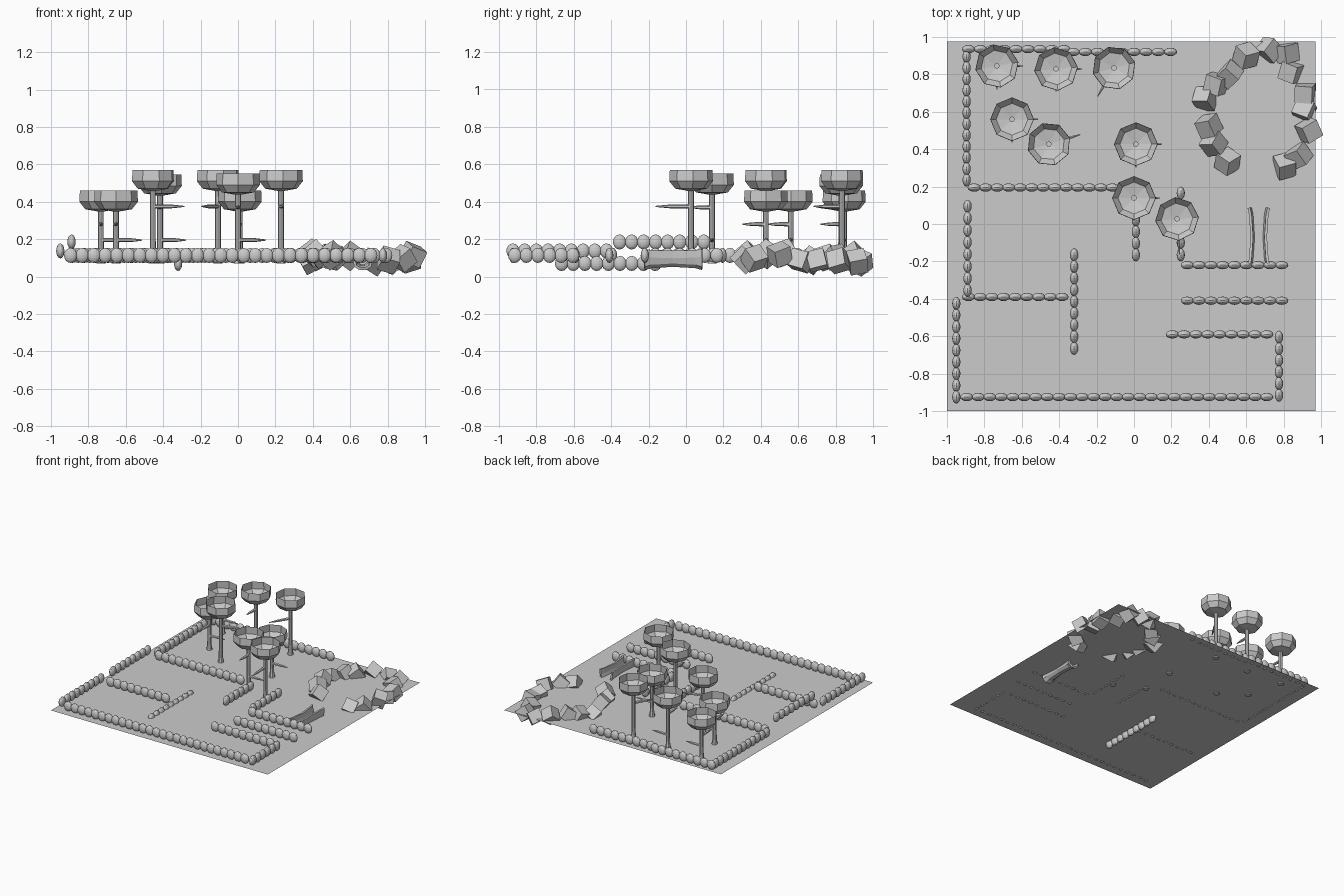
import bpy, bmesh, math, random
from mathutils import Matrix, Vector, Euler

if "Cube" in bpy.data.objects:
    bpy.data.objects.remove(bpy.data.objects["Cube"])

random.seed(7)


def finish(bm, name):
    me = bpy.data.meshes.new(name)
    bm.to_mesh(me)
    bm.free()
    ob = bpy.data.objects.new(name, me)
    bpy.context.collection.objects.link(ob)
    return ob


def bead_row(name, a, b, z=0.113):
    """Row of flattened round stones running from outer end a to outer end b."""
    a, b = Vector((*a, z)), Vector((*b, z))
    d = (b - a).normalized()
    half = 0.035
    n = max(2, round(((b - a).length - 2 * half) / 0.0625) + 1)
    turn = Matrix.Rotation(math.atan2(d.y, d.x), 4, 'Z')
    shape = (turn @ Matrix.Diagonal((half, 0.022, 0.04, 1))
             @ Matrix.Rotation(math.pi / 2, 4, 'Y'))
    bm = bmesh.new()
    for i in range(n):
        p = (a + d * half).lerp(b - d * half, i / (n - 1))
        bmesh.ops.create_uvsphere(bm, u_segments=16, v_segments=8, radius=1,
                                  matrix=Matrix.Translation(p) @ shape)
    return finish(bm, name)


def loft(bm, rings, closed=True):
    """Bridge successive rings of points with quads."""
    rows = [[bm.verts.new(p) for p in r] for r in rings]
    n = len(rows[0])
    for r, s in zip(rows, rows[1:]):
        for i in range(n if closed else n - 1):
            j = (i + 1) % n
            bm.faces.new((r[i], r[j], s[j], s[i]))
    return rows


def ring(r, z, n=8, turn=0.0):
    return [(r * math.cos(turn + math.tau * i / n),
             r * math.sin(turn + math.tau * i / n), z) for i in range(n)]


def branch(bm, z, angle, length):
    m = (Matrix.Translation((0, 0, z)) @ Matrix.Rotation(angle, 4, 'Z')
         @ Matrix.Rotation(math.pi / 2, 4, 'Y'))
    pts = [[m @ Vector(p) for p in ring(r, t * length, 6)]
           for r, t in ((0.012, 0), (0.01, 0.6), (0.003, 1))]
    rows = loft(bm, pts)
    bm.faces.new(rows[-1])


def tree(i, x, y, top, turn, branches):
    # open eight-sided bowl crown
    bm = bmesh.new()
    t = math.radians(turn)
    rows = loft(bm, [ring(0.114, top, 8, t), ring(0.117, top - 0.06, 8, t),
                     ring(0.085, top - 0.1, 8, t)][::-1])
    c = bm.verts.new((0, 0, top - 0.115))
    for k in range(8):
        bm.faces.new((rows[0][(k + 1) % 8], rows[0][k], c))
    finish(bm, f"tree_crown_{i}").location = (x, y, 0)
    # trunk with flared foot and side branches
    bm = bmesh.new()
    rows = loft(bm, [ring(0.024, 0.07), ring(0.017, 0.12), ring(0.015, 0.2),
                     ring(0.015, top - 0.09)])
    bm.faces.new(rows[0][::-1])
    bm.faces.new(rows[-1])
    for z, ang, length in branches:
        branch(bm, z, math.radians(ang), length)
    finish(bm, f"tree_trunk_{i}").location = (x, y, 0)


# ground sheet
bm = bmesh.new()
bm.faces.new([bm.verts.new(p) for p in ((-1, -1, 0.08), (0.97, -1, 0.08),
                                        (0.97, 0.975, 0.08), (-1, 0.975, 0.08))])
finish(bm, "ground")

# low stone walls
walls = [
    ((-0.92, 0.935), (-0.34, 0.935)), ((-0.36, 0.92), (0.23, 0.92)),
    ((-0.895, 0.2), (-0.895, 0.93)), ((-0.89, 0.195), (-0.08, 0.195)),
    ((-0.92, -0.39), (-0.35, -0.39)), ((-0.93, -0.925), (0.745, -0.925)),
    ((0.775, -0.95), (0.775, -0.57)), ((0.17, -0.59), (0.745, -0.59)),
    ((0.25, -0.41), (0.825, -0.41)), ((0.25, -0.22), (0.825, -0.22)),
    ((0.25, -0.2), (0.25, 0.2)), ((0.01, -0.2), (0.01, 0.18)),
    ((-0.89, -0.39), (-0.89, 0.13), 0.185),
    ((-0.95, -0.96), (-0.95, -0.39), 0.137),
    ((-0.32, -0.7), (-0.32, -0.13), 0.07),
]
for i, w in enumerate(walls):
    bead_row(f"stone_wall_{i}", *w)

# trees: x, y, crown top, crown turn, branches
low = [(0.195, 0, 0.14), (0.28, -90, 0.125)]
mid = [(0.195, 0, 0.14), (0.37, -90, 0.12)]
for i, spec in enumerate([
        (-0.733, 0.845, 0.46, 10, low), (-0.417, 0.829, 0.545, 5, mid),
        (-0.107, 0.834, 0.57, 15, [(0.375, -120, 0.175)]),
        (-0.652, 0.56, 0.46, 0, low),
        (-0.455, 0.427, 0.57, 17, [(0.375, 17, 0.175)]),
        (0.01, 0.427, 0.46, 0, low), (0.0, 0.139, 0.55, 0, mid),
        (0.23, 0.027, 0.57, 5, [(0.375, -86, 0.19)])]):
    tree(i, *spec)

# horseshoe of tumbled blocks
blocks = [(0.72, 0.93), (0.6, 0.9), (0.815, 0.915), (0.84, 0.815), (0.915, 0.7),
          (0.91, 0.61), (0.935, 0.5), (0.88, 0.365), (0.805, 0.31), (0.5, 0.335),
          (0.425, 0.43), (0.4, 0.525), (0.38, 0.67), (0.44, 0.75), (0.51, 0.8)]
for i, (x, y) in enumerate(blocks):
    bm = bmesh.new()
    rot = Euler([random.uniform(0.2, 1.3) for _ in range(3)]).to_matrix().to_4x4()
    bmesh.ops.create_cube(bm, size=0.095, matrix=rot)
    z = -min(v.co.z for v in bm.verts) + random.uniform(0.0, 0.055) * (i > 0)
    finish(bm, f"block_{i}").location = (x, y, z)

# hollow half-log footbridge, flared at both ends
bm = bmesh.new()
rings = []
for y, w, lo, hi in ((-0.22, 0.06, 0.035, 0.146), (-0.185, 0.052, 0.045, 0.142),
                     (-0.07, 0.044, 0.052, 0.138), (0.05, 0.052, 0.045, 0.142),
                     (0.085, 0.06, 0.035, 0.146)):
    half = [(w, hi), (w * 0.96, hi - 0.04), (w * 0.75, lo + 0.018), (w * 0.3, lo)]
    rings.append([(0.667 - a, y, z) for a, z in half]
                 + [(0.667 + a, y, z) for a, z in half[::-1]])
loft(bm, rings, closed=False)
log = finish(bm, "log_bridge")
sol = log.modifiers.new("thickness", 'SOLIDIFY')
sol.thickness = 0.014
sol.offset = 1 if log.data.polygons[3].normal.z > 0 else -1
